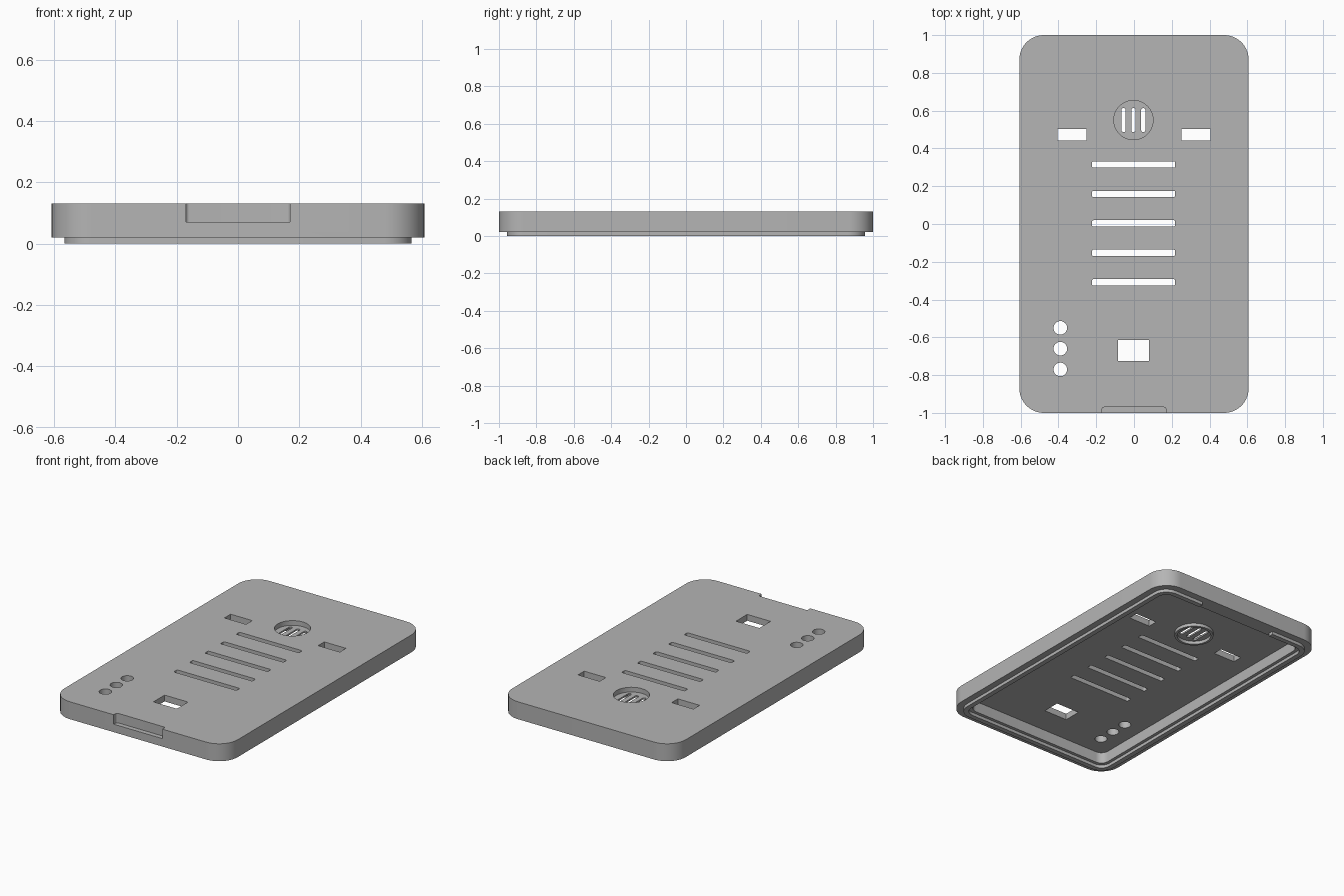
import bpy, bmesh
from math import sin, cos, pi

old = bpy.data.objects.get("Cube")
if old:
    bpy.data.objects.remove(old, do_unlink=True)

grey = bpy.data.materials.new("plain grey")
grey.use_nodes = True
colour = (0.46, 0.46, 0.46, 1)
grey.diffuse_color = colour
grey.node_tree.nodes["Principled BSDF"].inputs["Base Color"].default_value = colour


def slab(name, x, y, hx, hy, r, z0, z1, steps=10):
    """Upright prism with a rounded rectangle outline."""
    bm = bmesh.new()
    ring = []
    corners = [(1, 1), (-1, 1), (-1, -1), (1, -1)]
    for i, (sx, sy) in enumerate(corners):
        cx, cy = x + sx * (hx - r), y + sy * (hy - r)
        if r == 0:
            ring.append(bm.verts.new((cx, cy, z0)))
            continue
        for k in range(steps + 1):
            a = (i + k / steps) * pi / 2
            ring.append(bm.verts.new((cx + r * cos(a), cy + r * sin(a), z0)))
    bmesh.ops.remove_doubles(bm, verts=ring, dist=1e-5)
    face = bm.faces.new(list(bm.verts))
    top = bmesh.ops.extrude_face_region(bm, geom=[face])["geom"]
    bmesh.ops.translate(bm, vec=(0, 0, z1 - z0),
                        verts=[v for v in top if isinstance(v, bmesh.types.BMVert)])
    bmesh.ops.recalc_face_normals(bm, faces=bm.faces[:])
    mesh = bpy.data.meshes.new(name)
    bm.to_mesh(mesh)
    bm.free()
    mesh.materials.append(grey)
    obj = bpy.data.objects.new(name, mesh)
    bpy.context.collection.objects.link(obj)
    return obj


def cut(target, *shape, steps=8):
    """Subtract a rounded slab from the target."""
    cutter = slab("cutter", *shape, steps=steps)
    cutter.hide_render = True
    mod = target.modifiers.new("cut", "BOOLEAN")
    mod.operation = "DIFFERENCE"
    mod.solver = "EXACT"
    mod.object = cutter
    bpy.context.view_layer.objects.active = target
    bpy.ops.object.modifier_apply(modifier=mod.name)
    bpy.data.objects.remove(cutter, do_unlink=True)


LOW, HIGH = -0.1, 0.3       # range of through cuts
TOP, FLOOR, RIM = 0.13, 0.09, 0.02

# Main cover, hollow underneath
cover = slab("cover", 0, 0, 0.607, 1.0, 0.13, RIM, TOP, 14)
cut(cover, 0, 0, 0.515, 0.905, 0.05, LOW, FLOOR)

# Notch in the front edge
cut(cover, 0, -1.0, 0.17, 0.03, 0.012, 0.07, HIGH)

# Round speaker recess with three vents
cut(cover, -0.003, 0.55, 0.104, 0.104, 0.104, 0.1, HIGH, steps=12)
for dx in (-0.052, 0, 0.052):
    cut(cover, dx - 0.003, 0.55, 0.011, 0.064, 0.0109, LOW, HIGH)

# Long vent slots
for i in range(-2, 3):
    cut(cover, -0.002, 0.003 + i * 0.156, 0.22, 0.017, 0.008, LOW, HIGH)

# Side windows, button holes and the port opening
for side in (-1, 1):
    cut(cover, side * 0.328, 0.472, 0.076, 0.031, 0, LOW, HIGH)
for i in range(3):
    cut(cover, -0.39, -0.55 - i * 0.11, 0.036, 0.036, 0.036, LOW, HIGH)
cut(cover, -0.002, -0.67, 0.082, 0.056, 0, LOW, HIGH)

# Locating lip under the rim, open at the middle of the back
lip = slab("locating_lip", 0, 0, 0.566, 0.956, 0.09, 0, RIM)
cut(lip, 0, 0, 0.535, 0.925, 0.06, LOW, HIGH)
cut(lip, 0, 0.94, 0.27, 0.06, 0, LOW, HIGH)

# Collar around the speaker on the underside
collar = slab("speaker_collar", -0.003, 0.55, 0.115, 0.115, 0.115, 0.07, FLOOR, 12)
cut(collar, -0.003, 0.55, 0.1, 0.1, 0.1, LOW, HIGH, steps=12)

for obj in (cover, lip, collar):
    bpy.ops.object.select_all(action="DESELECT")
    obj.select_set(True)
    bpy.context.view_layer.objects.active = obj
    bpy.ops.object.shade_smooth_by_angle()
